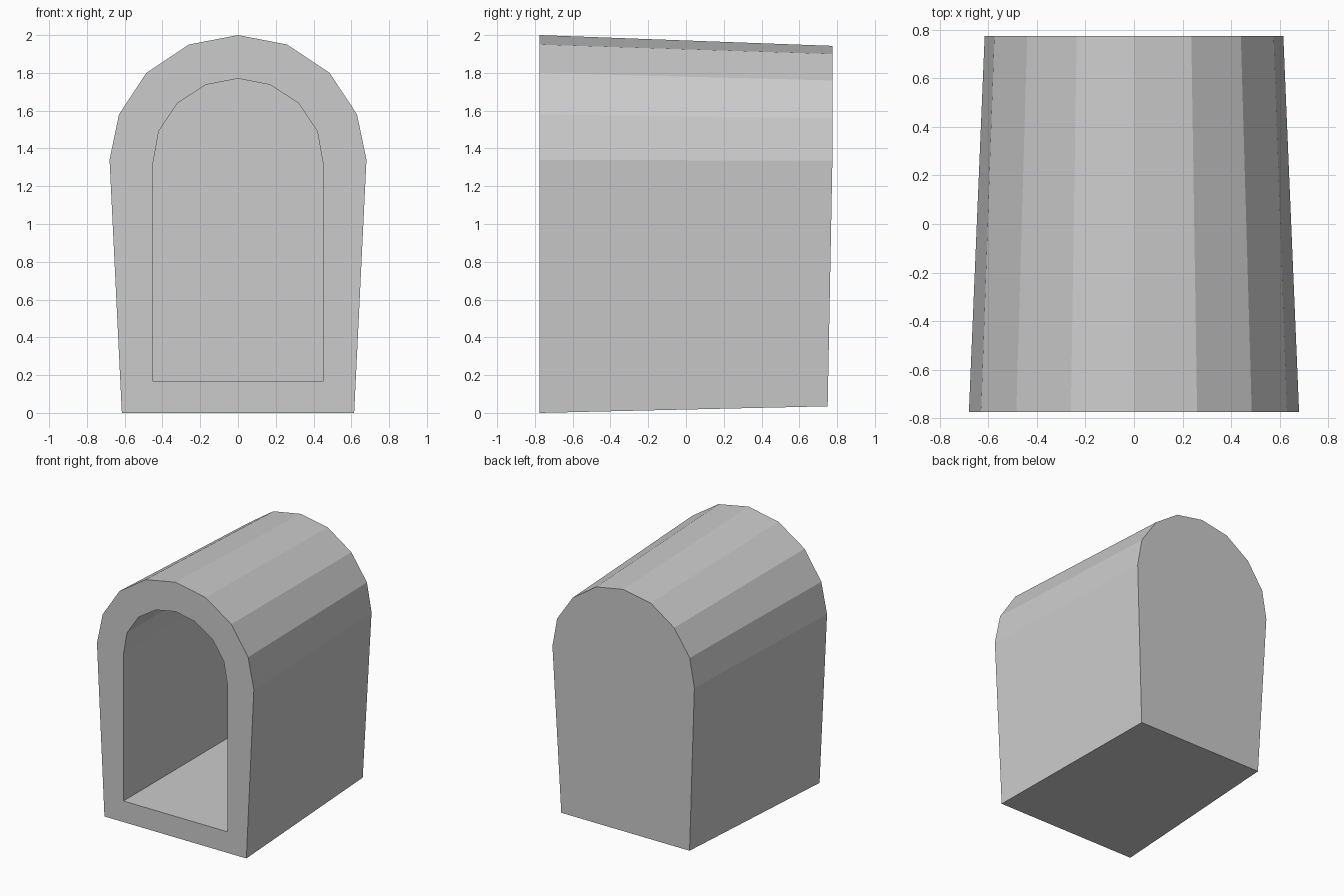
import bpy
import bmesh

cube = bpy.data.objects.get("Cube")
if cube:
    bpy.data.objects.remove(cube, do_unlink=True)

# Single plain stone colour
COLOUR = (0.6, 0.6, 0.6, 1.0)
stone = bpy.data.materials.new("light_grey")
stone.use_nodes = True
stone.diffuse_color = COLOUR
stone.node_tree.nodes["Principled BSDF"].inputs["Base Color"].default_value = COLOUR

FRONT, BACK, CAVITY_END = -0.775, 0.775, 0.61

# Half profiles (x, z) from the base up to the crown
front_half = [(0.615, 0), (0.68, 1.34), (0.63, 1.58), (0.485, 1.80), (0.26, 1.95), (0, 2.0)]
back_half = [(0.556, 0.035), (0.615, 1.335), (0.575, 1.56), (0.44, 1.76), (0.236, 1.90), (0, 1.943)]
door_half = [(0.45, 0.165), (0.45, 1.32), (0.42, 1.49), (0.32, 1.64), (0.17, 1.737), (0, 1.77)]


def arch(half):
    """Mirror a half profile into a closed arch."""
    return half + [(-x, z) for x, z in reversed(half[:-1])]


def ring(bm, half, y):
    return [bm.verts.new((x, y, z)) for x, z in arch(half)]


def bridge(bm, a, b):
    """Join two matching loops with quads."""
    n = len(a)
    for i in range(n):
        j = (i + 1) % n
        bm.faces.new((a[i], a[j], b[j], b[i]))


bm = bmesh.new()
outer_front = ring(bm, front_half, FRONT)
outer_back = ring(bm, back_half, BACK)
door_front = ring(bm, door_half, FRONT)
door_back = ring(bm, door_half, CAVITY_END)

# The back wall leans in slightly at the foot
for v in outer_back:
    if v.co.z < 0.1:
        v.co.y = 0.75

bridge(bm, outer_front, outer_back)   # outer shell
bridge(bm, outer_front, door_front)   # front rim
bridge(bm, door_front, door_back)     # hollow inside
bm.faces.new(outer_back)              # back wall
bm.faces.new(door_back)               # inner end wall
bmesh.ops.recalc_face_normals(bm, faces=bm.faces)

mesh = bpy.data.meshes.new("arched_shelter")
bm.to_mesh(mesh)
bm.free()
mesh.materials.append(stone)
shelter = bpy.data.objects.new("arched_shelter", mesh)
bpy.context.collection.objects.link(shelter)
